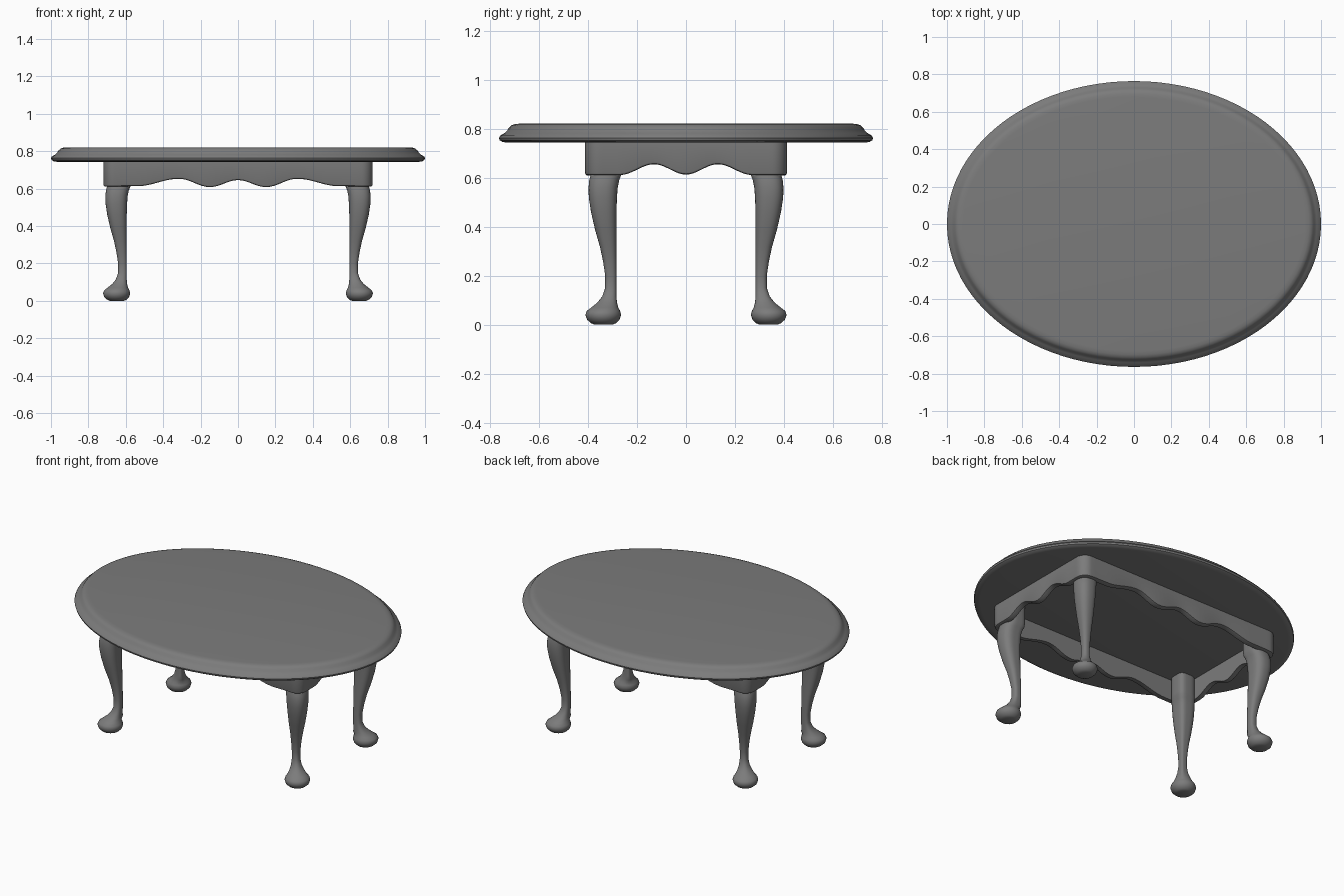
import bpy, bmesh, math

cube = bpy.data.objects.get("Cube")
if cube:
    bpy.data.objects.remove(cube, do_unlink=True)

wood = bpy.data.materials.new("grey wood")
wood.use_nodes = True
GREY = (0.2, 0.2, 0.2, 1)
wood.diffuse_color = GREY
wood.node_tree.nodes["Principled BSDF"].inputs["Base Color"].default_value = GREY


def loft(name, rings, closed=False, angle=35):
    """Skin a list of equal-length rings; cap the ends, or join them when closed."""
    bm = bmesh.new()
    loops = [[bm.verts.new(p) for p in ring] for ring in rings]
    n = len(loops[0])
    pairs = list(zip(loops, loops[1:]))
    if closed:
        pairs.append((loops[-1], loops[0]))
    else:
        bm.faces.new(loops[0])
        bm.faces.new(loops[-1])
    for a, b in pairs:
        for i in range(n):
            j = (i + 1) % n
            bm.faces.new((a[i], a[j], b[j], b[i]))
    bmesh.ops.recalc_face_normals(bm, faces=bm.faces)
    mesh = bpy.data.meshes.new(name)
    bm.to_mesh(mesh)
    bm.free()
    mesh.materials.append(wood)
    obj = bpy.data.objects.new(name, mesh)
    bpy.context.collection.objects.link(obj)
    bpy.ops.object.select_all(action='DESELECT')
    obj.select_set(True)
    bpy.context.view_layer.objects.active = obj
    bpy.ops.object.shade_smooth_by_angle(angle=math.radians(angle))
    return obj


# Oval top with a moulded rim: (inset from the edge, height)
RIM = [(0.035, 0.743), (0.015, 0.746), (0.003, 0.753), (0, 0.763), (0.005, 0.772),
       (0.022, 0.782), (0.034, 0.794), (0.041, 0.805), (0.051, 0.814),
       (0.065, 0.819), (0.085, 0.821)]
SEGMENTS = 96
turns = [2 * math.pi * i / SEGMENTS for i in range(SEGMENTS)]
loft("table_top", [[((1 - d) * math.cos(t), (0.764 - d) * math.sin(t), z) for t in turns]
                   for d, z in RIM])


# Apron frame with a scalloped lower edge: (distance from centre, height)
LONG_WAVE = [(0, 0.646), (0.15, 0.608), (0.315, 0.653), (0.54, 0.613), (0.8, 0.611)]
SHORT_WAVE = [(0, 0.613), (0.13, 0.655), (0.27, 0.611), (0.5, 0.611)]


def wave(points, u):
    u = abs(u)
    for (a, za), (b, zb) in zip(points, points[1:]):
        if u <= b:
            s = (1 - math.cos(math.pi * (u - a) / (b - a))) / 2
            return za + (zb - za) * s
    return points[-1][1]


def rounded_rectangle(hx, hy, r, inset):
    """Plan points with the lower edge height at each."""
    out = []
    corners = [(1, 1, 0), (-1, 1, 90), (-1, -1, 180), (1, -1, 270)]
    arcs = []
    for sx, sy, start in corners:
        arc = []
        for k in range(9):
            t = math.radians(start + k * 90 / 8)
            arc.append((sx * (hx - r) + (r - inset) * math.cos(t),
                        sy * (hy - r) + (r - inset) * math.sin(t)))
        arcs.append(arc)
    for i, arc in enumerate(arcs):
        out += [(x, y, LONG_WAVE[-1][1]) for x, y in arc]
        (x0, y0), (x1, y1) = arc[-1], arcs[(i + 1) % 4][0]
        for k in range(1, 48):
            x, y = x0 + (x1 - x0) * k / 48, y0 + (y1 - y0) * k / 48
            z = wave(LONG_WAVE, x) if i % 2 == 0 else wave(SHORT_WAVE, y)
            out.append((x, y, z))
    return out


def apron_ring(inset, lift=None):
    plan = rounded_rectangle(0.72, 0.412, 0.06, inset)
    return [(x, y, 0.745 if lift is None else z + lift) for x, y, z in plan]


loft("apron", [apron_ring(0), apron_ring(0, 0.01), apron_ring(0.003, 0.003),
               apron_ring(0.01, 0), apron_ring(0.035, 0), apron_ring(0.035)], closed=True)


# Curved legs: (height, inner half-offset, outer offset) measured along x from the leg line
LEG = [(0, 0.610, 0.685), (0.006, 0.597, 0.699), (0.02, 0.583, 0.715), (0.04, 0.576, 0.722),
       (0.056, 0.580, 0.716), (0.07, 0.588, 0.698), (0.09, 0.593, 0.673), (0.115, 0.595, 0.653),
       (0.15, 0.595, 0.641), (0.2, 0.595, 0.641), (0.26, 0.595, 0.650), (0.32, 0.595, 0.663),
       (0.39, 0.595, 0.683), (0.46, 0.595, 0.699), (0.52, 0.593, 0.708), (0.56, 0.590, 0.709),
       (0.59, 0.584, 0.706), (0.61, 0.576, 0.701), (0.63, 0.574, 0.698), (0.745, 0.574, 0.698)]
Y_SHIFT = 0.311


def leg_ring(z, inner, outer, sx, sy):
    c, h = (inner + outer) / 2, (outer - inner) / 2
    ring = []
    for k in range(32):
        t = 2 * math.pi * k / 32
        ct, st = math.cos(t), math.sin(t)
        # round foot, squarer shaft, crisp corner towards the table centre
        p = 2.0 if z < 0.08 else (5.0 if ct < 0 and st < 0 else 2.5)
        r = h / (abs(ct) ** p + abs(st) ** p) ** (1 / p)
        ring.append((sx * (c + r * ct), sy * (c - Y_SHIFT + r * st), z))
    return ring


for end, sy in (("front", -1), ("back", 1)):
    for side, sx in (("left", 1), ("right", -1)):
        loft(f"{end}_{side}_leg", [leg_ring(*row, sx, sy) for row in LEG], angle=50)
